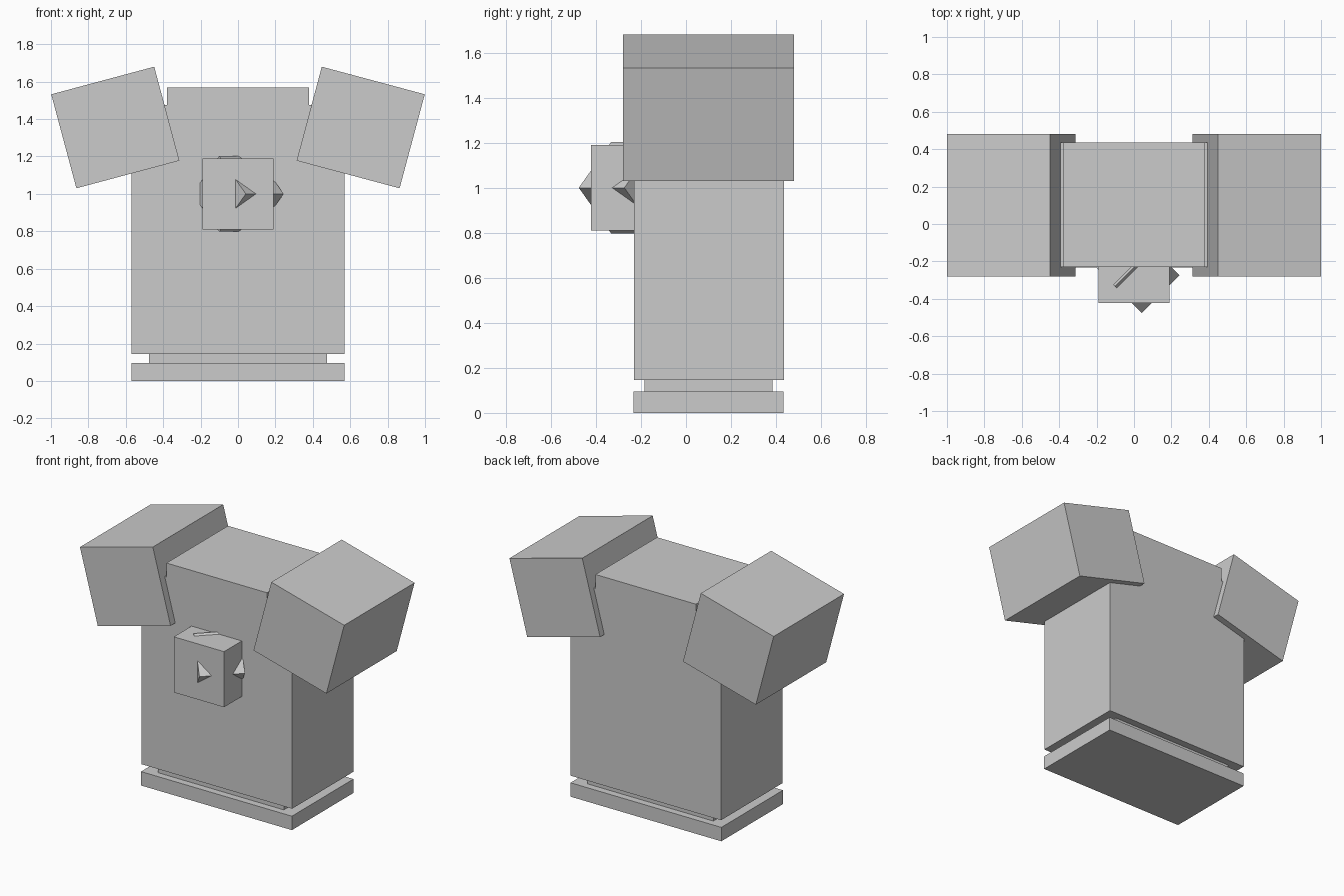
import bpy, bmesh, math
from mathutils import Matrix, Vector

if "Cube" in bpy.data.objects:
    bpy.data.objects.remove(bpy.data.objects["Cube"])

grey = bpy.data.materials.new("light_grey")
grey.diffuse_color = (0.6, 0.6, 0.6, 1)
grey.use_nodes = True
grey.node_tree.nodes["Principled BSDF"].inputs["Base Color"].default_value = grey.diffuse_color

MID_Y = 0.1       # centre of the garment in depth
FRONT_Y = -0.23   # front face of the torso


def finish(name, bm):
    bmesh.ops.recalc_face_normals(bm, faces=bm.faces)
    mesh = bpy.data.meshes.new(name)
    bm.to_mesh(mesh)
    bm.free()
    mesh.materials.append(grey)
    obj = bpy.data.objects.new(name, mesh)
    bpy.context.collection.objects.link(obj)
    return obj


def box(name, centre, size, rotation=Matrix()):
    bm = bmesh.new()
    matrix = Matrix.Translation(centre) @ rotation @ Matrix.Diagonal((*size, 1))
    bmesh.ops.create_cube(bm, size=1, matrix=matrix)
    return finish(name, bm)


# Torso: stepped outline with a raised collar, extruded in depth
half = [(0.57, 0.145), (0.57, 1.475), (0.38, 1.475), (0.38, 1.57)]
outline = half + [(-x, z) for x, z in reversed(half)]
bm = bmesh.new()
face = bm.faces.new([bm.verts.new((x, FRONT_Y, z)) for x, z in outline])
extruded = bmesh.ops.extrude_face_region(bm, geom=[face])["geom"]
bmesh.ops.translate(bm, vec=Vector((0, 0.665, 0)),
                    verts=[g for g in extruded if isinstance(g, bmesh.types.BMVert)])
finish("torso", bm)

# Waist band and hem
box("waist_band", (0, MID_Y, 0.12), (0.952, 0.57, 0.05))
box("hem", (0, MID_Y, 0.0475), (1.14, 0.665, 0.095))

# Sleeves, tilted outward on each side
for side, label in ((-1, "left"), (1, "right")):
    box(label + "_sleeve", (side * 0.656, MID_Y, 1.355), (0.57, 0.76, 0.52),
        Matrix.Rotation(side * math.radians(15), 4, "Y"))

# Chest emblem: a cube with a smaller turned cube poking through it
emblem = (0, -0.232, 1.0)
box("emblem_block", emblem, (0.38, 0.38, 0.38))
box("emblem_gem", emblem, (0.286, 0.286, 0.286),
    Matrix.Rotation(math.radians(45), 4, "Z") @ Matrix.Rotation(math.radians(45), 4, "X"))
